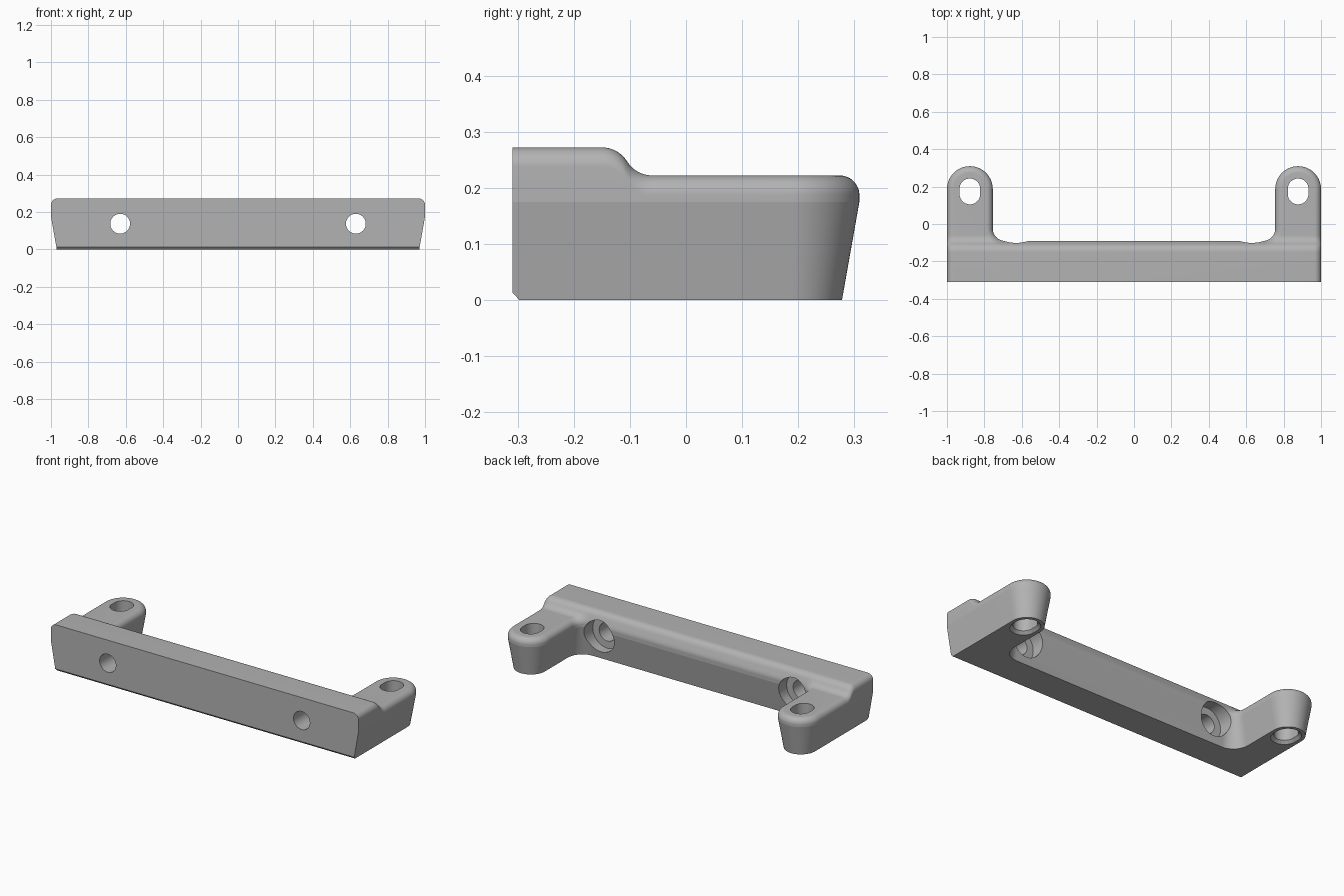
import bpy, bmesh, math
from mathutils import Vector

if "Cube" in bpy.data.objects:
    bpy.data.objects.remove(bpy.data.objects["Cube"])

FRONT, H, DROP = -0.309, 0.272, 0.05    # front plane, bar height, step down to the ears
FILLET, DRAFT, SPLIT = 0.035, 0.031, 0.175
EAR_X, EAR_Y, EAR_R = 0.8775, 0.1865, 0.1225
WALL_Y, CORNER = -0.09, 0.065           # rear wall of bar, inner corner radius

grey = bpy.data.materials.new("grey plastic")
grey.diffuse_color = (0.45, 0.45, 0.45, 1)
grey.use_nodes = True
grey.node_tree.nodes["Principled BSDF"].inputs["Base Color"].default_value = grey.diffuse_color


def arc(cx, cy, r, a0, a1, n):
    return [(cx + r * math.cos(math.radians(a0 + (a1 - a0) * i / n)),
             cy + r * math.sin(math.radians(a0 + (a1 - a0) * i / n))) for i in range(n + 1)]


def outline(d, front):
    """U-shaped plan, inset by d everywhere except the flat front."""
    inner = EAR_X - EAR_R - CORNER
    right = [(EAR_X + EAR_R - d, front)]
    right += arc(EAR_X, EAR_Y, EAR_R - d, 0, 180, 32)
    right += arc(inner, WALL_Y + CORNER, CORNER + d, 0, -90, 16)
    return right + [(-x, y) for x, y in reversed(right)]


def step(y):
    """Height lost along the S-curve between bar top and ear top."""
    y0, half, h = -0.15, 0.045, DROP / 2
    R = (half * half + h * h) / (2 * h)
    t = min(max(y - y0, 0), 2 * half)
    if t <= half:
        return R - math.sqrt(R * R - t * t)
    t = 2 * half - t
    return DROP - (R - math.sqrt(R * R - t * t))


def finish(bm, name):
    bmesh.ops.recalc_face_normals(bm, faces=bm.faces)
    me = bpy.data.meshes.new(name)
    bm.to_mesh(me)
    bm.free()
    ob = bpy.data.objects.new(name, me)
    bpy.context.collection.objects.link(ob)
    me.materials.append(grey)
    return ob


def loft(bm, rings):
    loops = [[bm.verts.new(p) for p in ring] for ring in rings]
    n = len(loops[0])
    for a, b in zip(loops, loops[1:]):
        for i in range(n):
            j = (i + 1) % n
            bm.faces.new((a[i], a[j], b[j], b[i]))
    bm.faces.new(loops[0][::-1])
    bm.faces.new(loops[-1])


# Body: chamfered front foot, drafted walls, rounded top edge
levels = [(0, DRAFT, FRONT + 0.012), (0.013, DRAFT * (1 - 0.013 / SPLIT), FRONT), (SPLIT, 0, FRONT)]
for i in range(13):
    t = math.pi / 2 * i / 12
    levels.append((H - FILLET * (1 - math.sin(t)), FILLET * (1 - math.cos(t)), FRONT))
bm = bmesh.new()
loft(bm, [[(x, y, z) for x, y in outline(d, f)] for z, d, f in levels])

# Slice across and lower the top along the S-curve
for i in range(21):
    bmesh.ops.bisect_plane(bm, geom=bm.verts[:] + bm.edges[:] + bm.faces[:], dist=1e-5,
                           plane_co=(0, -0.1503 + 0.0906 * i / 20, 0), plane_no=(0, 1, 0))
for v in bm.verts:
    if v.co.z > H - FILLET - 1e-4:
        v.co.z -= step(v.co.y)
bmesh.ops.triangulate(bm, faces=[f for f in bm.faces if len(f.verts) > 4])
body = finish(bm, "mounting_bracket")


# Cutters
def slot(r, half):
    return arc(0, half, r, 0, 180, 32) + arc(0, -half, r, 180, 360, 32)


cutters = []
for s in (-1, 1):
    # slotted ear hole, chamfered underneath
    bm = bmesh.new()
    loft(bm, [[(s * EAR_X + x, 0.174 + y, z) for x, y in slot(r, 0.014)]
              for z, r in ((-0.01, 0.081), (0.016, 0.055), (0.4, 0.055))])
    cutters.append(finish(bm, "ear_hole_cutter"))
    # screw hole with rear counterbore
    bm = bmesh.new()
    loft(bm, [[(s * 0.63 + x, y, 0.137 + z) for x, z in arc(0, 0, r, 0, 352.5, 47)]
              for y, r in ((-0.4, 0.053), (-0.17, 0.053), (-0.17, 0.095), (0.05, 0.095))])
    cutters.append(finish(bm, "screw_hole_cutter"))

bpy.context.view_layer.objects.active = body
body.select_set(True)
for c in cutters:
    c.hide_render = True
    m = body.modifiers.new("hole", 'BOOLEAN')
    m.operation, m.solver, m.object = 'DIFFERENCE', 'EXACT', c
    bpy.ops.object.modifier_apply(modifier=m.name)
    bpy.data.objects.remove(c)

bpy.ops.object.shade_smooth_by_angle(angle=math.radians(9.3))
